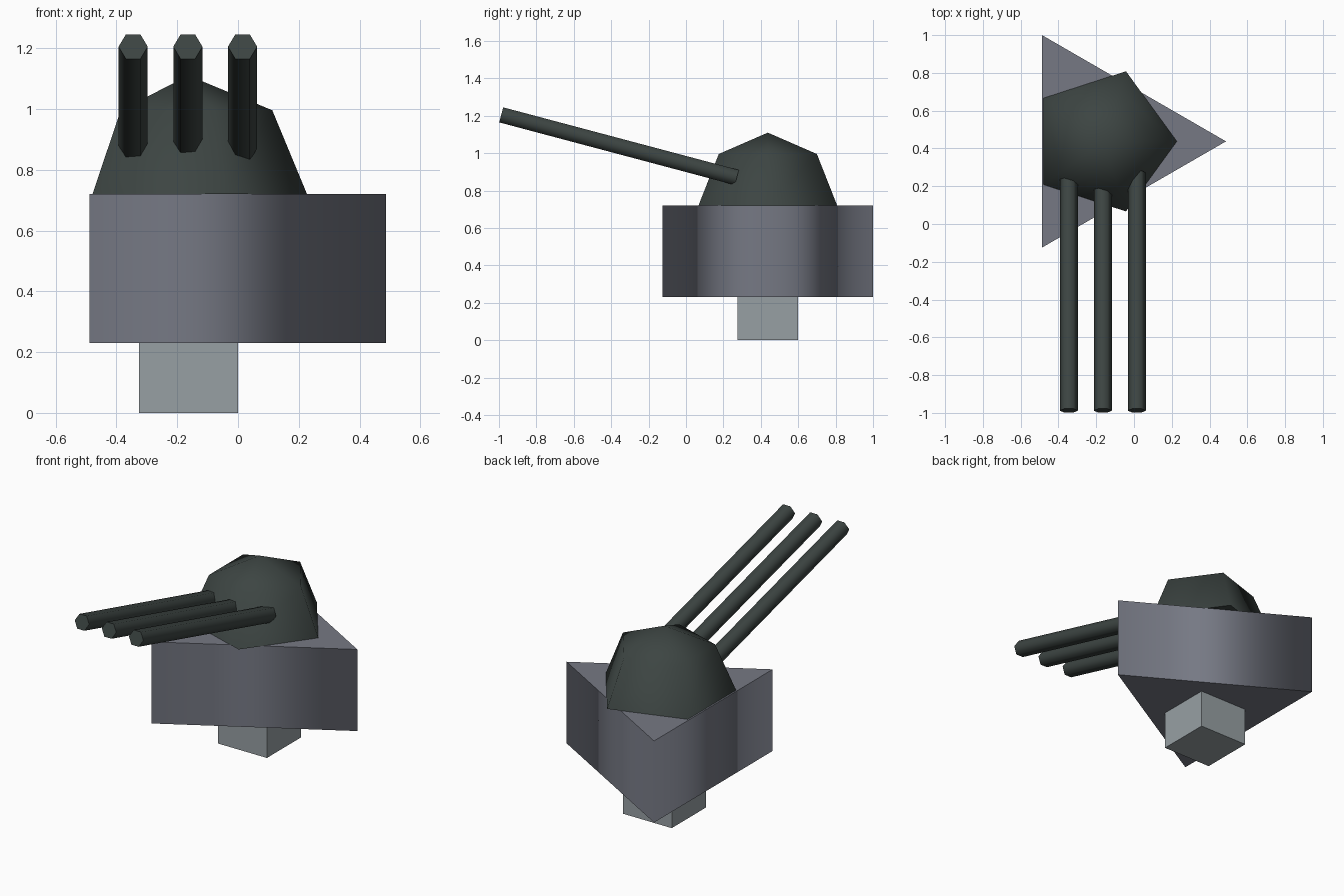
import bpy, bmesh, math
from mathutils import Matrix, Vector

cube = bpy.data.objects.get("Cube")
if cube:
    bpy.data.objects.remove(cube, do_unlink=True)


def material(name, rgb):
    m = bpy.data.materials.new(name)
    m.use_nodes = True
    m.diffuse_color = (*rgb, 1)
    m.node_tree.nodes["Principled BSDF"].inputs["Base Color"].default_value = (*rgb, 1)
    return m


slate = material("slate grey", (0.18, 0.19, 0.23))
steel = material("pale steel", (0.31, 0.35, 0.37))
gunmetal = material("dark gunmetal", (0.046, 0.059, 0.055))


def finish(name, bm, mat, is_flat):
    """Smooth the sides, keep flat faces crisp with sharp rims."""
    bmesh.ops.recalc_face_normals(bm, faces=bm.faces[:])
    for f in bm.faces:
        f.smooth = not is_flat(f)
    for e in bm.edges:
        e.smooth = all(f.smooth for f in e.link_faces)
    mesh = bpy.data.meshes.new(name)
    bm.to_mesh(mesh)
    bm.free()
    mesh.materials.append(mat)
    obj = bpy.data.objects.new(name, mesh)
    bpy.context.collection.objects.link(obj)
    return obj


def prism(name, sides, radius, depth, matrix, mat):
    bm = bmesh.new()
    bmesh.ops.create_cone(bm, cap_ends=True, segments=sides, radius1=radius,
                          radius2=radius, depth=depth)
    # Turn so that one corner points to +x
    corner = max(bm.verts, key=lambda v: v.co.y)
    turn = -math.atan2(corner.co.y, corner.co.x)
    bmesh.ops.rotate(bm, verts=bm.verts[:], matrix=Matrix.Rotation(turn, 3, 'Z'))
    obj = finish(name, bm, mat, lambda f: abs(f.normal.z) > 0.9)
    obj.matrix_world = matrix
    return obj


cx, cy, deck = -0.163, 0.4375, 0.72

# Square mounting post
bm = bmesh.new()
bmesh.ops.create_cube(bm, size=0.325)
post = finish("mounting_post", bm, steel, lambda f: True)
post.location = (cx, cy, 0.1625)

# Triangular base block
prism("base_block", 3, 0.65, 0.49, Matrix.Translation((cx, cy, deck - 0.245)), slate)

# Five-sided half-sphere turret
bm = bmesh.new()
radius = 0.39
rings = []
for tilt in (0, math.pi / 4):
    r, z = radius * math.cos(tilt), radius * math.sin(tilt)
    rings.append([bm.verts.new((r * math.cos(a), r * math.sin(a), z))
                  for a in (math.tau * i / 5 for i in range(5))])
apex = bm.verts.new((0, 0, radius))
low, high = rings
for i in range(5):
    j = (i + 1) % 5
    bm.faces.new((low[i], low[j], high[j], high[i]))
    bm.faces.new((high[i], high[j], apex))
bm.faces.new(low[::-1])
dome = finish("turret_dome", bm, gunmetal, lambda f: f.normal.z < -0.9)
dome.location = (cx, cy, deck)

# Three raised hexagonal barrels
muzzle, breech = Vector((0, -0.988, 1.205)), Vector((0, 0.272, 0.87))
axis = muzzle - breech
lean = Matrix.Rotation(math.atan2(-axis.y, axis.z), 4, 'X')
for name, x in (("right", -0.345), ("middle", -0.165), ("left", 0.015)):
    mid = (muzzle + breech) / 2 + Vector((x, 0, 0))
    prism(name + "_barrel", 6, 0.048, axis.length, Matrix.Translation(mid) @ lean, gunmetal)
